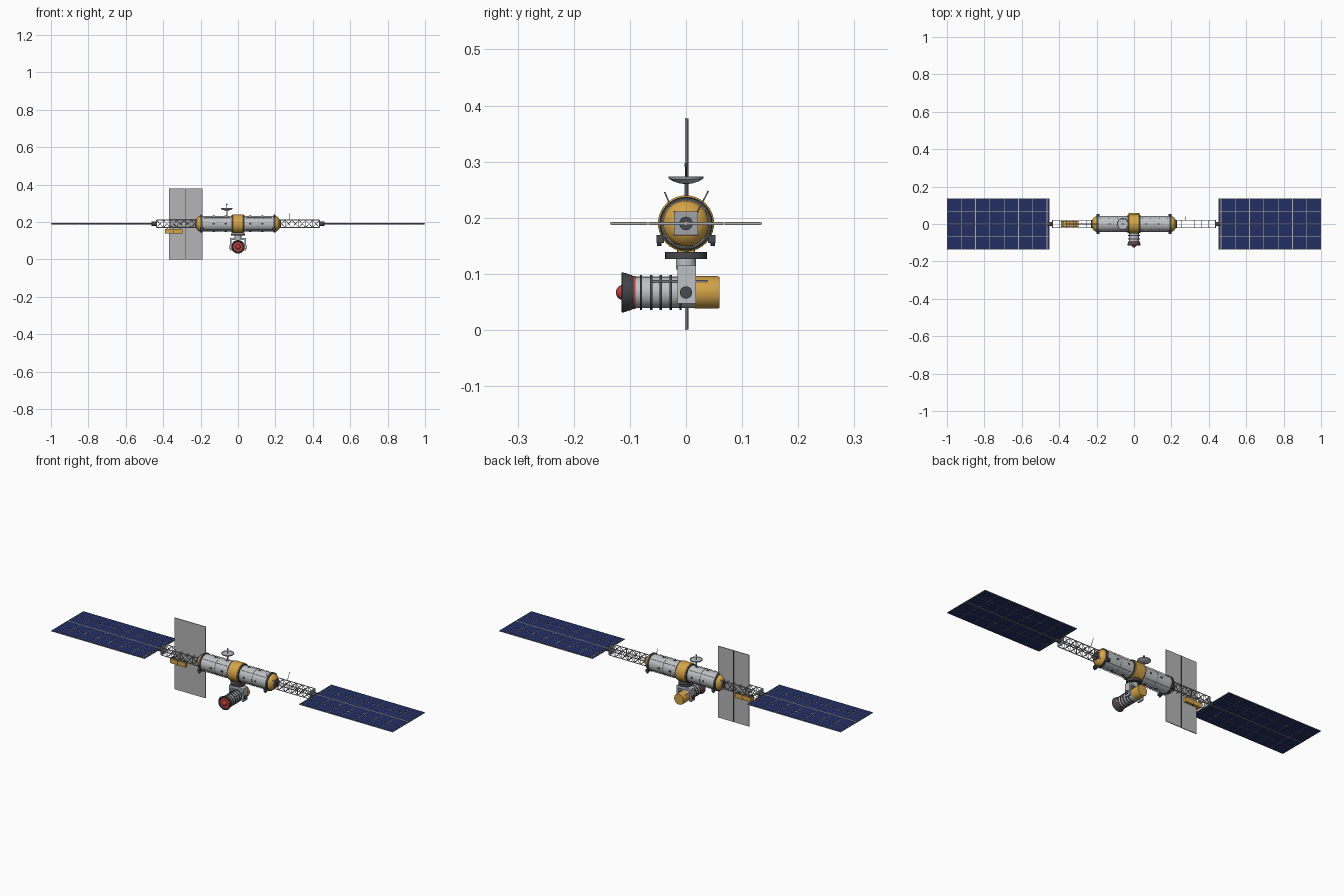
import bpy, bmesh, math
from mathutils import Vector, Matrix

if "Cube" in bpy.data.objects:
    bpy.data.objects.remove(bpy.data.objects["Cube"])

def mat(name, r, g, b):
    m = bpy.data.materials.new(name)
    m.diffuse_color = (r, g, b, 1)
    m.use_nodes = True
    m.node_tree.nodes["Principled BSDF"].inputs["Base Color"].default_value = m.diffuse_color
    return m

HULL = mat("hull grey", .52, .53, .55)
GOLD = mat("gold foil", .66, .37, .065)
DARK = mat("dark metal", .065, .068, .075)
BLUE = mat("solar blue", .016, .028, .125)
LINE = mat("panel frame", .45, .45, .40)
RED = mat("lens red", .50, .055, .045)
RADI = mat("radiator grey", .46, .46, .47)
TRUSS = mat("truss metal", .36, .37, .39)
ZC = .19  # height of the station axis

def finish(name, bm, material, smooth=False):
    bmesh.ops.recalc_face_normals(bm, faces=bm.faces)
    me = bpy.data.meshes.new(name)
    bm.to_mesh(me)
    bm.free()
    me.materials.append(material)
    ob = bpy.data.objects.new(name, me)
    bpy.context.collection.objects.link(ob)
    if smooth:
        bpy.ops.object.select_all(action='DESELECT')
        ob.select_set(True)
        bpy.context.view_layer.objects.active = ob
        bpy.ops.object.shade_smooth_by_angle(angle=math.radians(35))
    return ob

def boxes(name, items, material):
    """items: (centre, full size)"""
    bm = bmesh.new()
    for c, s in items:
        bmesh.ops.create_cube(bm, size=1, matrix=Matrix.Translation(c) @ Matrix.Diagonal((*s, 1)))
    return finish(name, bm, material)

def rods(name, items, material, r=.002, sides=6):
    """items: (start, end)"""
    bm = bmesh.new()
    for a, b in items:
        a, b = Vector(a), Vector(b)
        d = b - a
        m = Matrix.Translation((a + b) / 2) @ d.to_track_quat('Z', 'Y').to_matrix().to_4x4()
        bmesh.ops.create_cone(bm, cap_ends=True, segments=sides, radius1=r, radius2=r, depth=d.length, matrix=m)
    return finish(name, bm, material, sides > 6)

def lathe(name, profile, origin, axis, material, seg=40):
    """profile: (distance along axis, radius), spun round the axis"""
    bm = bmesh.new()
    q = Vector(axis).to_track_quat('Z', 'Y')
    rings = []
    for t, r in profile:
        n = 1 if r < 1e-6 else seg
        rings.append([bm.verts.new(Vector(origin) + q @ Vector((r * math.cos(2 * math.pi * i / seg),
                      r * math.sin(2 * math.pi * i / seg), t))) for i in range(n)])
    for a, b in zip(rings, rings[1:]):
        for i in range(seg):
            f = [a[i % len(a)], a[(i + 1) % len(a)], b[(i + 1) % len(b)], b[i % len(b)]]
            bm.faces.new(list(dict.fromkeys(f)))
    for ring in (rings[0], rings[-1]):
        if len(ring) > 1:
            bm.faces.new(ring)
    return finish(name, bm, material, True)

def drum(name, t0, t1, r, origin, axis, material):
    return lathe(name, [(t0, r), (t1, r)], origin, axis, material)

X, Y, Z = (1, 0, 0), (0, 1, 0), (0, 0, 1)
C = (0, 0, ZC)

# Main module
drum("hull", -.2, .2, .042, C, X, HULL)
lathe("centre_band", [(-.03, .047), (-.027, .05), (.027, .05), (.03, .047)], C, X, GOLD)
for s, side in ((1, "right"), (-1, "left")):
    ax = (s, 0, 0)
    drum(side + "_band_edge", .03, .034, .047, C, ax, DARK)
    drum(side + "_end_ring", .19, .2, .046, C, ax, DARK)
    drum(side + "_hull_seam", .107, .11, .0428, C, ax, TRUSS)
    lathe(side + "_end_dome", [(.2, .041), (.207, .040), (.214, .035), (.22, .028), (.224, .02)], C, ax, GOLD)
    lathe(side + "_docking_collar", [(.2, .021), (.23, .021)], C, ax, DARK, 8)

# Hull rails, windows and thruster pods
rail, win, pods, nozzles = [], [], [], []
for s in (1, -1):
    for a in (45, 135, 225, 315):
        cy, cz = math.cos(math.radians(a)), math.sin(math.radians(a))
        p = lambda x, r: (s * x, cy * r, ZC + cz * r)
        rail.append((p(.045, .0455), p(.18, .0455)))
        rail += [(p(x, .041), p(x, .0455)) for x in (.045, .09, .135, .18)]
    for x in (.065, .13):
        for cy, cz in ((1, 0), (-1, 0), (0, 1), (0, -1)):
            win.append(((s * x, cy * .0415, ZC + cz * .0415),
                        (.012, .004 if cy else .008, .004 if cz else .008)))
    for y in (1, -1):
        pods.append(((s * .193, y * .046, .162), (.016, .014, .014)))
        nozzles.append(((s * .193, y * .048, .168), (s * .193, y * .048, .15)))
rods("hand_rails", rail, TRUSS, .0011)
boxes("windows", win, DARK)
boxes("thruster_pods", pods, DARK)
rods("thruster_nozzles", nozzles, DARK, .004, 10)

# Trusses, with crossed braces on front and back
H, X0, X1, BAYS = .020, .215, .436, 6
for s, side in ((1, "right"), (-1, "left")):
    beams, braces = [], []
    st = (X1 - X0) / BAYS
    P = lambda x, y, z: (s * x, y * H, ZC + z * H)
    corners = [(1, 1), (1, -1), (-1, -1), (-1, 1)]
    for y, z in corners:
        beams.append((P(X0, y, z), P(X1, y, z)))
    for i in range(BAYS + 1):
        x = X0 + i * st
        for k in range(4):
            braces.append((P(x, *corners[k]), P(x, *corners[(k + 1) % 4])))
        if i < BAYS:
            for y in (1, -1):
                braces.append((P(x, y, -1), P(x + st, y, 1)))
                braces.append((P(x, y, 1), P(x + st, y, -1)))
    rods(side + "_truss_beams", beams, TRUSS, .0024)
    rods(side + "_truss_braces", braces, TRUSS, .0014)
    # Rotary joint
    boxes(side + "_truss_end", [((s * .436, 0, ZC), (.006, .042, .042))], TRUSS)
    drum(side + "_rotary_joint", .438, .462, .012, C, (s, 0, 0), DARK)

    # Solar wing: frame slab, cell plates on both faces, centre spar
    a, b, hw = .452, 1.0, .135
    boxes(side + "_wing_frame", [((s * (a + b) / 2, 0, ZC), (b - a, 2 * hw, .003))], LINE)
    cells = []
    cw, ch = (b - .465) / 7, 2 * hw / 4
    for i in range(7):
        for j in range(4):
            cells.append(((s * (.465 + (i + .5) * cw), -hw + (j + .5) * ch, ZC),
                          (cw - .004, ch - .004, .005)))
    for j in range(4):
        cells.append(((s * .4585, -hw + (j + .5) * ch, ZC), (.009, ch - .004, .005)))
    boxes(side + "_solar_cells", cells, BLUE)
    rods(side + "_wing_spar", [((s * .455, 0, ZC), (s * .998, 0, ZC))], TRUSS, .0045, 8)

# Radiator on the left truss
boxes("radiator_panels", [((x, 0, .189), (.089, .004, .378)) for x in (-.3255, -.2345)], RADI)
boxes("radiator_spar", [((-.28, .002, .189), (.003, .005, .376))], DARK)

# Equipment boxes under the left truss
boxes("equipment_boxes", [((x, 0, .151), (.044, .03, .024)) for x in (-.367, -.319)], GOLD)
boxes("equipment_straps", [((x, 0, .151), (.004, .032, .026)) for x in (-.343,)]
      + [((x, 0, .165), (.006, .03, .008)) for x in (-.38, -.31)], DARK)

# Dish antenna
D = (-.06, 0, 0)
rods("dish_mast", [((-.06, 0, .228), (-.06, 0, .263))], TRUSS, .0028, 10)
lathe("dish", [(.26, 0), (.2615, .012), (.265, .023), (.27, .031), (.2715, .031),
               (.268, .021), (.2655, .011), (.2645, 0)], D, Z, HULL)
lathe("dish_rim", [(.269, .0305), (.2725, .0315), (.274, .030), (.2705, .028)], D, Z, HULL)
rods("dish_feed", [((-.06, 0, .264), (-.06, 0, .298))], DARK, .0016, 8)
boxes("dish_feed_tip", [((-.06, 0, .294), (.006, .006, .006))], DARK)

# Whip antennas
rods("whip_antennas", [((.275, .02, ZC + H), (.275, .04, .248)),
                       ((.193, -.028, .222), (.193, -.038, .246))], TRUSS, .0013)

# Telescope mount: turntable, neck and fork
drum("turntable", .127, .139, .037, (0, 0, 0), Z, DARK)
drum("mount_neck", .108, .128, .018, (0, 0, 0), Z, HULL)
boxes("mount_fork", [((0, .001, .109), (.084, .033, .012))]
      + [((s * .038, .001, .08), (.008, .033, .066)) for s in (1, -1)], HULL)
T = (0, 0, .067)
rods("fork_pivots", [((s * .03, 0, .067), (s * .045, 0, .067)) for s in (1, -1)], DARK, .011, 20)

# Telescope
lathe("telescope_tail", [(.015, .029), (.055, .029), (.06, .0275)], T, Y, GOLD)
drum("telescope_barrel", -.095, .018, .028, T, Y, HULL)
for i, y in enumerate((-.08, -.062, -.045, -.027, -.01)):
    drum("barrel_ring_%d" % (i + 1), y - .002, y + .002, .031, T, Y, DARK)
drum("red_ring", -.094, -.09, .0295, T, Y, RED)
lathe("lens_hood", [(-.093, .0285), (-.097, .031), (-.113, .036), (-.115, .035),
                    (-.115, .030), (-.108, .027), (-.108, 0)], T, Y, DARK)
drum("lens_disc", -.112, -.106, .027, T, Y, RED)
lathe("lens", [(-.1115 - .0135 * math.sin(a * math.pi / 16), .0135 * math.cos(a * math.pi / 16))
               for a in range(9)], T, Y, RED, 32)
rods("telescope_rails", [((s * .022, -.06, .087), (s * .022, .038, .087)) for s in (1, -1)], TRUSS, .002)
